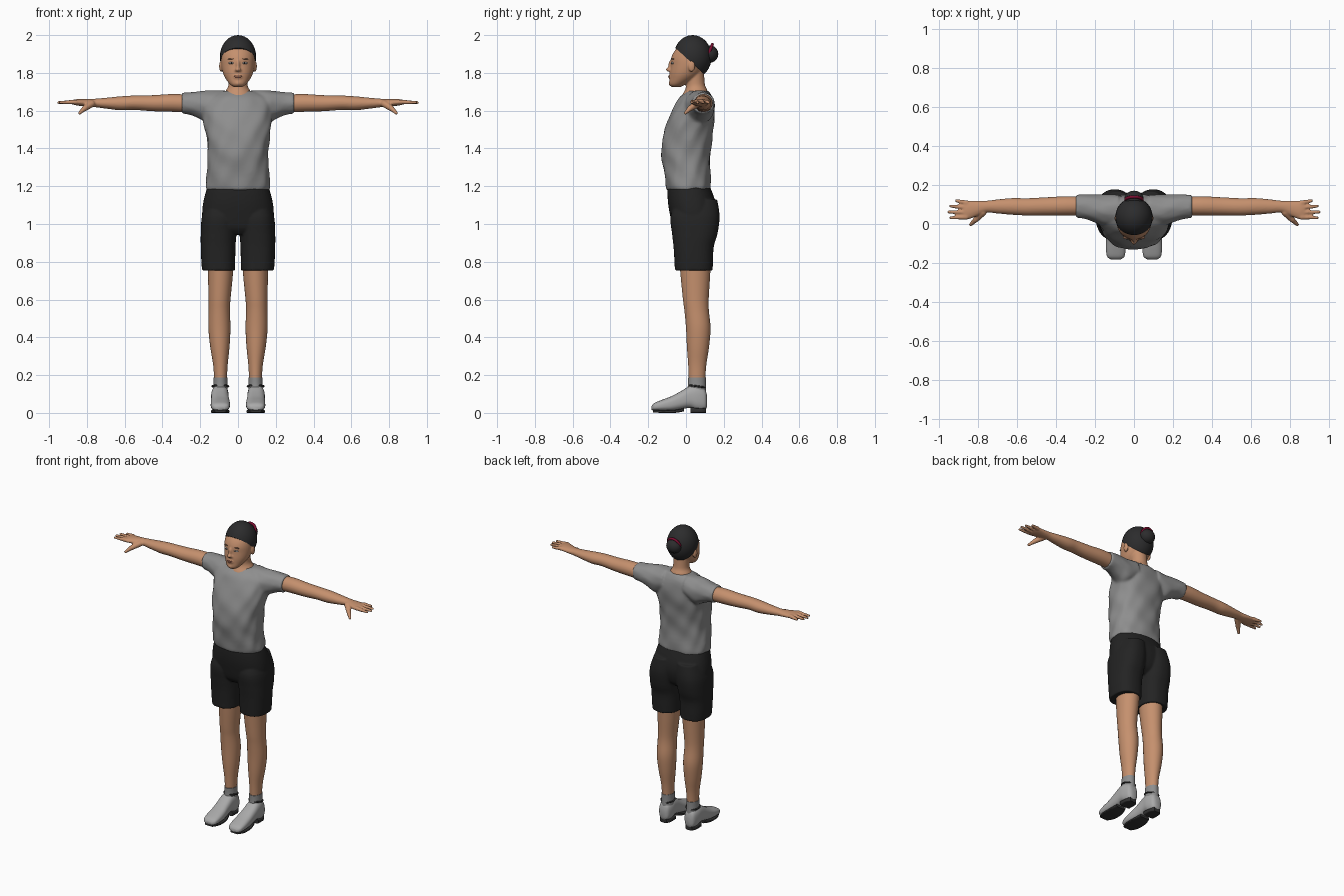
import bpy, bmesh, math
from mathutils import Matrix, Vector

if "Cube" in bpy.data.objects:
    bpy.data.objects.remove(bpy.data.objects["Cube"], do_unlink=True)


def material(name, r, g, b):
    mat = bpy.data.materials.new(name)
    mat.use_nodes = True
    mat.diffuse_color = (r, g, b, 1)
    shader = next(n for n in mat.node_tree.nodes if n.type == "BSDF_PRINCIPLED")
    shader.inputs["Base Color"].default_value = (r, g, b, 1)
    shader.inputs["Roughness"].default_value = 0.8
    return mat


SKIN = material("skin", 0.56, 0.28, 0.155)
HAIR = material("dark hair", 0.025, 0.025, 0.026)
SHIRT = material("grey cloth", 0.27, 0.27, 0.27)
SHORTS = material("black cloth", 0.017, 0.017, 0.017)
SHOE = material("light grey leather", 0.4, 0.4, 0.4)
SOLE = material("dark sole", 0.03, 0.03, 0.03)
BAND = material("dark red band", 0.2, 0.004, 0.03)
WHITE = material("eye white", 0.6, 0.58, 0.56)
LIPS = material("lips", 0.42, 0.16, 0.11)
BROW = material("brow brown", 0.2, 0.1, 0.06)


def smooth_rows(rows, steps=4):
    """Catmull-Rom interpolation between the measured cross-sections."""
    rows = [Vector(r) for r in rows]
    out = []
    for i in range(len(rows) - 1):
        p1, p2 = rows[i], rows[i + 1]
        p0, p3 = rows[max(i - 1, 0)], rows[min(i + 2, len(rows) - 1)]
        for k in range(steps):
            t = k / steps
            out.append(p1 + 0.5 * t * ((p2 - p0) + t * ((2 * p0 - 5 * p1 + 4 * p2 - p3)
                       + t * (3 * (p1 - p2) + p3 - p0))))
    return out + [rows[-1]]


def loft(bm, rows, axis="z", power=2.0, wrinkle=0.0, sides=40):
    """Closed tube through rows of (position, u min, u max, v min, v max)."""
    rings = []
    for t, u0, u1, v0, v1 in smooth_rows(rows):
        ring = []
        for k in range(sides):
            a = math.tau * k / sides
            fold = 1 + wrinkle * (math.sin(5 * a + 40 * t) + math.sin(9 * a - 30 * t)) / 2
            c, s = math.cos(a), math.sin(a)
            cu = math.copysign(abs(c) ** (2 / power), c) * fold
            sv = math.copysign(abs(s) ** (2 / power), s) * fold
            u = (u0 + u1) / 2 + (u1 - u0) / 2 * cu
            v = (v0 + v1) / 2 + (v1 - v0) / 2 * sv
            ring.append(bm.verts.new({"x": (t, u, v), "y": (u, t, v), "z": (u, v, t)}[axis]))
        rings.append(ring)
    for a, b in zip(rings, rings[1:]):
        for k in range(sides):
            n = (k + 1) % sides
            bm.faces.new((a[k], a[n], b[n], b[k]))
    bm.faces.new(rings[0])
    bm.faces.new(rings[-1])


def sym(rows):
    """Rows of (z, half width, y min, y max) to rows centred on x."""
    return [(z, -w, w, y0, y1) for z, w, y0, y1 in rows]


def ball(bm, centre, radii, turn=0.0):
    m = Matrix.Translation(centre) @ Matrix.Rotation(turn, 4, "Y") @ Matrix.Diagonal((*radii, 1))
    return bmesh.ops.create_uvsphere(bm, u_segments=24, v_segments=16, radius=1, matrix=m)


def stroke(bm, start, end, r0, r1, steps=9):
    """A tapered finger made of overlapping balls."""
    for k in range(steps):
        t = k / (steps - 1)
        r = r0 + (r1 - r0) * t
        ball(bm, Vector(start).lerp(Vector(end), t), (r, r, r))


def finish(name, bm, mat, mirror=False, voxel=0.0, relax=4):
    bmesh.ops.recalc_face_normals(bm, faces=bm.faces)
    me = bpy.data.meshes.new(name)
    bm.to_mesh(me)
    bm.free()
    me.materials.append(mat)
    for p in me.polygons:
        p.use_smooth = True
    me.set_sharp_from_angle(angle=math.radians(50))
    ob = bpy.data.objects.new(name, me)
    bpy.context.collection.objects.link(ob)
    if mirror:
        ob.modifiers.new("mirror", "MIRROR")
    if voxel:
        fuse = ob.modifiers.new("fuse", "REMESH")
        fuse.mode = "VOXEL"
        fuse.voxel_size = voxel
        fuse.use_smooth_shade = True
        soft = ob.modifiers.new("soften", "SMOOTH")
        soft.factor = 0.5
        soft.iterations = relax
    return ob


# Head, with nose, chin, ears and neck fused
bm = bmesh.new()
loft(bm, sym([(1.725, .022, -.075, -.03), (1.74, .043, -.088, .0), (1.77, .066, -.087, .05),
              (1.8, .08, -.086, .08), (1.84, .088, -.081, .1), (1.88, .089, -.078, .11),
              (1.92, .084, -.058, .11), (1.96, .062, -.02, .09), (1.985, .03, .01, .06)]))
loft(bm, sym([(1.64, .1, -.03, .13), (1.68, .082, -.022, .122), (1.71, .062, -.005, .112),
              (1.74, .05, .0, .1), (1.81, .052, -.005, .095)]))
ball(bm, (0, -.08, 1.837), (.011, .014, .032))
ball(bm, (0, -.091, 1.818), (.015, .015, .011))
ball(bm, (0, -.075, 1.745), (.02, .017, .016))
ball(bm, (0, -.082, 1.779), (.025, .011, .013))
for side in (-1, 1):
    ball(bm, (side * .09, .03, 1.835), (.01, .018, .03))
    ball(bm, (side * .012, -.083, 1.813), (.008, .01, .007))
finish("head", bm, SKIN, voxel=.005, relax=3)

# Face details
for name, mat, centre, radii, turn in (
        ("eyes", WHITE, (.034, -.069, 1.852), (.016, .01, .006), 0),
        ("pupils", HAIR, (.034, -.0745, 1.852), (.005, .006, .005), 0),
        ("brows", BROW, (.036, -.069, 1.874), (.02, .009, .003), .1)):
    bm = bmesh.new()
    ball(bm, centre, radii, turn)
    finish(name, bm, mat, mirror=True)
bm = bmesh.new()
ball(bm, (0, -.0855, 1.783), (.021, .009, .004))
ball(bm, (0, -.085, 1.776), (.018, .009, .005))
finish("lips", bm, LIPS)

# Hair cap trimmed along a sloping hairline, with a bun and its band
bm = bmesh.new()
ball(bm, (0, .035, 1.885), (.096, .101, .115))
cut = bmesh.ops.bisect_plane(bm, geom=bm.verts[:] + bm.edges[:] + bm.faces[:],
                             plane_co=(0, -.06, 1.935), plane_no=(0, .145, .16), clear_inner=True)
bmesh.ops.holes_fill(bm, edges=[e for e in cut["geom_cut"] if isinstance(e, bmesh.types.BMEdge)])
finish("hair_cap", bm, HAIR)
bm = bmesh.new()
ball(bm, (0, .127, 1.9), (.05, .044, .046))
finish("hair_bun", bm, HAIR)


def ring(name, mat, centre, major, minor, tilt, mirror=False):
    bpy.ops.mesh.primitive_torus_add(major_radius=major, minor_radius=minor,
                                     major_segments=32, minor_segments=10)
    ob = bpy.context.object
    ob.name = name
    ob.data.transform(Matrix.Translation(centre) @ Matrix.Rotation(tilt, 4, "X"))
    ob.data.materials.append(mat)
    bpy.ops.object.shade_smooth()
    if mirror:
        ob.modifiers.new("mirror", "MIRROR")


ring("bun_band", BAND, (0, .125, 1.912), .042, .008, math.radians(70))

# Shirt body and sleeves
bm = bmesh.new()
loft(bm, sym([(1.178, .16, -.098, .125), (1.2, .17, -.106, .131), (1.3, .162, -.12, .127),
              (1.38, .16, -.13, .131), (1.47, .168, -.12, .14), (1.55, .182, -.095, .15),
              (1.62, .183, -.063, .15), (1.67, .15, -.035, .14), (1.705, .085, .01, .118)]),
     power=2.3, wrinkle=.03, sides=64)
for side in (-1, 1):
    loft(bm, [(side * x, *rest) for x, *rest in (
        (.08, .0, .15, 1.57, 1.71), (.15, -.01, .152, 1.53, 1.707), (.2, .008, .152, 1.555, 1.703),
        (.25, .025, .152, 1.577, 1.698), (.298, .032, .15, 1.585, 1.695))],
         axis="x", wrinkle=.02)
finish("shirt", bm, SHIRT, voxel=.008, relax=5)

# Shorts: hips and two legs
bm = bmesh.new()
loft(bm, sym([(1.22, .15, -.085, .115), (1.19, .164, -.097, .13), (1.12, .183, -.096, .155),
              (1.05, .19, -.085, .16), (.98, .18, -.068, .14), (.945, .1, -.04, .1)]), power=2.3)
for side in (-1, 1):
    loft(bm, [(z, *sorted((side * a, side * b)), c, d) for z, a, b, c, d in (
        (1.13, .01, .16, -.05, .165), (1.04, .004, .191, -.082, .178), (.95, .009, .197, -.074, .167),
        (.88, .013, .197, -.066, .147), (.8, .015, .194, -.061, .143),
        (.754, .016, .19, -.059, .141))], power=2.4)
finish("shorts", bm, SHORTS, voxel=.006, relax=4)

# Arms with hands
bm = bmesh.new()
loft(bm, [(.25, .045, .14, 1.59, 1.685), (.35, .044, .142, 1.594, 1.688), (.45, .044, .137, 1.597, 1.682),
          (.55, .044, .132, 1.604, 1.68), (.62, .047, .133, 1.602, 1.676), (.7, .054, .126, 1.611, 1.668),
          (.76, .059, .119, 1.619, 1.663), (.8, .043, .12, 1.622, 1.661), (.85, .024, .12, 1.627, 1.661),
          (.875, .026, .117, 1.633, 1.657)], axis="x")
for base_y, tip_x, tip_y in ((.109, .91, .119), (.085, .94, .092), (.06, .949, .062), (.035, .94, .032)):
    stroke(bm, (.86, base_y, 1.646), (tip_x, tip_y, 1.643), .013, .0085)
stroke(bm, (.775, .06, 1.636), (.812, .022, 1.612), .019, .015)
stroke(bm, (.812, .022, 1.612), (.838, -.003, 1.588), .014, .009)
finish("arms", bm, SKIN, mirror=True, voxel=.005, relax=3)

# Legs and socks
bm = bmesh.new()
loft(bm, [(.8, .022, .16, -.035, .132), (.7, .03, .158, -.026, .126), (.6, .04, .156, -.016, .12),
          (.54, .043, .156, -.008, .121), (.45, .04, .157, .0, .13), (.35, .045, .147, .005, .122),
          (.25, .055, .131, .012, .107), (.15, .06, .125, .016, .1)])
finish("legs", bm, SKIN, mirror=True)
bm = bmesh.new()
loft(bm, [(.1, .053, .133, .005, .107), (.15, .056, .13, .01, .105), (.188, .056, .129, .01, .105)])
finish("socks", bm, SHIRT, mirror=True)

# Shoes with a dark collar, front sole and heel
bm = bmesh.new()
loft(bm, [(.112, .078, .112, .035, .085), (.1, .06, .13, .014, .125), (.06, .05, .14, .012, .147),
          (.02, .05, .142, .026, .142), (-.03, .048, .143, .018, .113), (-.08, .043, .144, .01, .087),
          (-.13, .043, .144, .01, .068), (-.168, .05, .137, .012, .052), (-.182, .07, .117, .016, .036)],
     axis="y", power=2.6)
finish("shoes", bm, SHOE, mirror=True)
ring("shoe_collars", SOLE, (.093, .058, .141), .042, .005, math.radians(-8), mirror=True)
for name, rows in (
        ("front_soles", [(-.01, .06, .13, .008, .026), (-.06, .046, .142, 0, .016),
                         (-.13, .046, .142, 0, .014), (-.174, .064, .124, .003, .016)]),
        ("heels", [(.107, .072, .118, 0, .03), (.08, .056, .134, 0, .025), (.025, .056, .134, 0, .03)])):
    bm = bmesh.new()
    loft(bm, rows, axis="y", power=5)
    finish(name, bm, SOLE, mirror=True)
